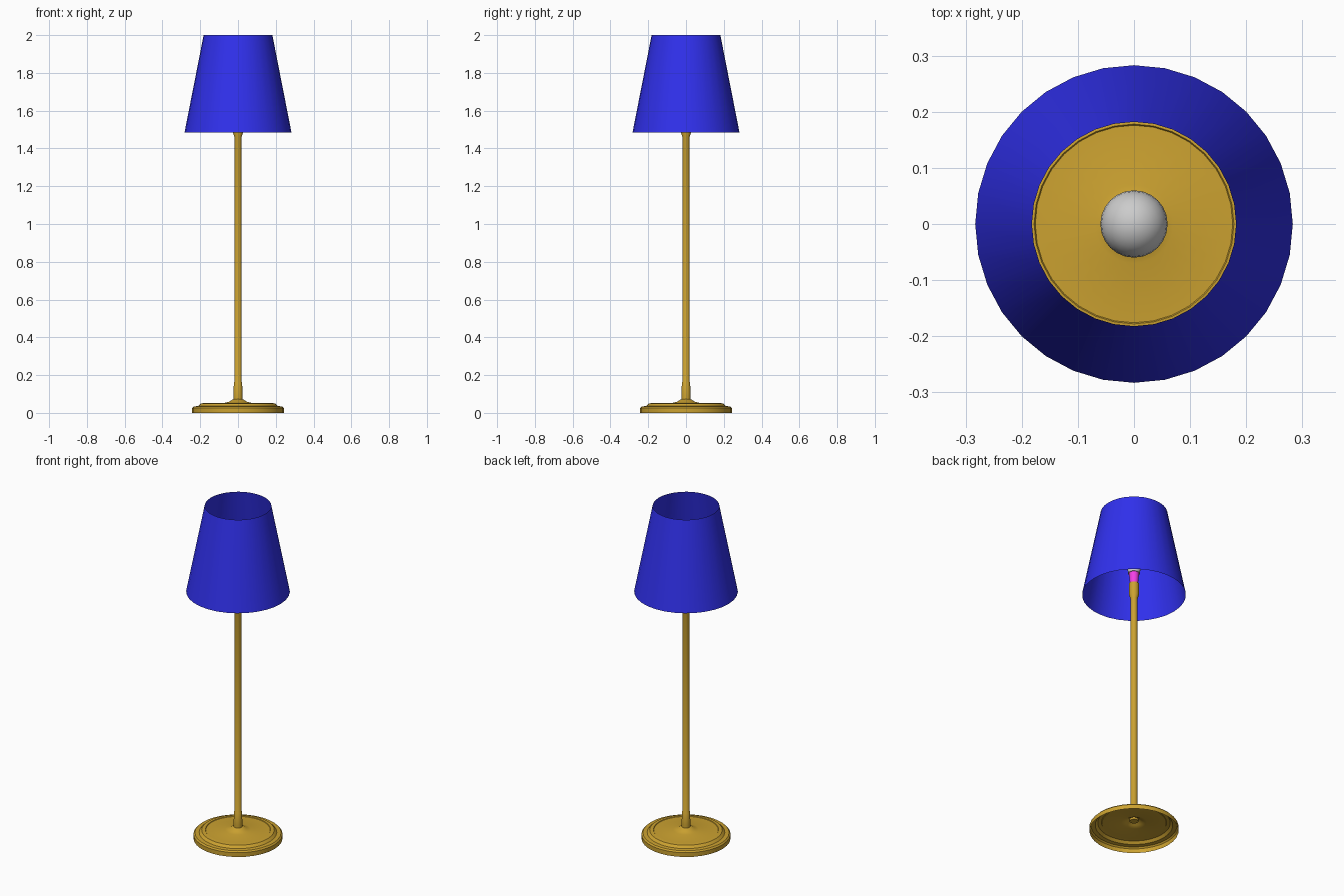
import bpy, bmesh, math

if "Cube" in bpy.data.objects:
    bpy.data.objects.remove(bpy.data.objects["Cube"])


def material(name, rgb):
    m = bpy.data.materials.new(name)
    m.diffuse_color = (*rgb, 1)
    m.use_nodes = True
    m.node_tree.nodes["Principled BSDF"].inputs["Base Color"].default_value = m.diffuse_color
    return m


def lathe(name, profile, sides, mat=None):
    """Spin a (radius, height) profile round the z axis."""
    bm = bmesh.new()
    rings = []
    for r, z in profile:
        if r == 0:
            rings.append([bm.verts.new((0, 0, z))] * sides)
        else:
            rings.append([bm.verts.new((r * math.cos(math.tau * i / sides),
                                        r * math.sin(math.tau * i / sides), z))
                          for i in range(sides)])
    for a, b in zip(rings, rings[1:]):
        for i in range(sides):
            j = (i + 1) % sides
            bm.faces.new(list(dict.fromkeys((a[i], a[j], b[j], b[i]))))
    me = bpy.data.meshes.new(name)
    bm.to_mesh(me)
    bm.free()
    ob = bpy.data.objects.new(name, me)
    bpy.context.collection.objects.link(ob)
    if mat:
        me.materials.append(mat)
    bpy.ops.object.select_all(action='DESELECT')
    ob.select_set(True)
    bpy.context.view_layer.objects.active = ob
    bpy.ops.object.shade_smooth_by_angle(angle=math.radians(35))
    return ob


brass = material("brass", (0.60, 0.36, 0.03))
blue = material("blue_fabric", (0.03, 0.03, 0.85))
pink = material("pink_fitting", (0.9, 0.05, 0.8))

# Hollow stepped foot, open underneath
lathe("base", [(0.243, 0), (0.243, 0.026), (0.235, 0.034), (0.212, 0.036),
               (0.198, 0.05), (0.178, 0.052), (0.176, 0.049), (0.07, 0.053),
               (0.045, 0.06), (0.03, 0.071), (0.02, 0.073)], 32, brass)

# Pole with lower sleeve and the flared socket at the top
lathe("pole", [(0, 0.06), (0.024, 0.06), (0.024, 0.09), (0.022, 0.16),
               (0.019, 0.165), (0.019, 1.46), (0.027, 1.485),
               (0.027, 1.555), (0, 1.555)], 24, brass)

# Bulb fitting
lathe("bulb_fitting", [(0, 1.555), (0.022, 1.555), (0.028, 1.625),
                       (0, 1.625)], 24, pink)

# Bulb: flared neck into a round top
dome = [(0.06 * math.cos(math.radians(a)), 1.72 + 0.06 * math.sin(math.radians(a)))
        for a in range(-30, 90, 15)]
lathe("bulb", [(0, 1.62), (0.032, 1.62), (0.036, 1.65)] + dome + [(0, 1.78)], 24)

# Open tapered shade
lathe("shade", [(0.283, 1.485), (0.182, 2.0)], 32, blue)
